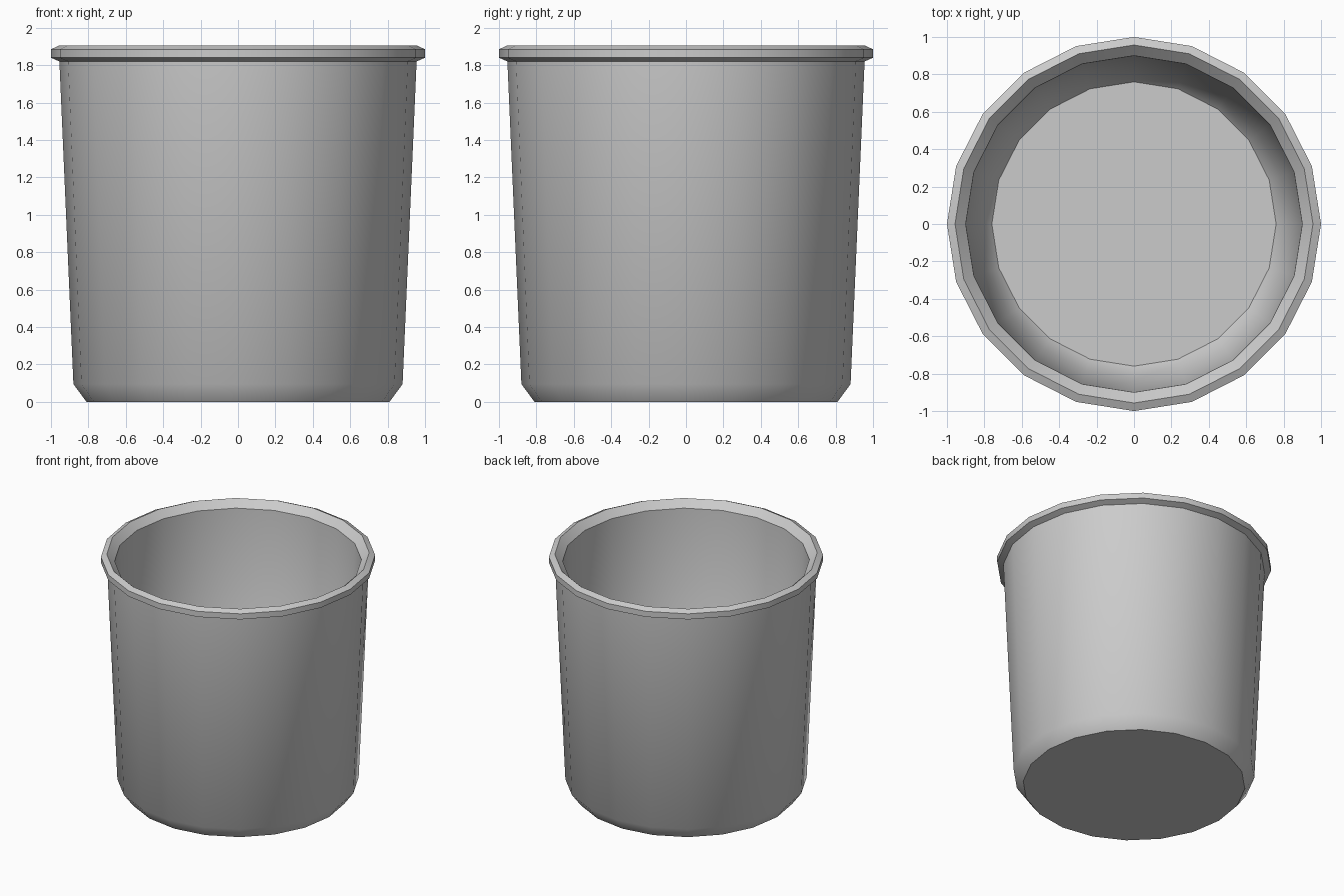
import bpy, bmesh, math

cube = bpy.data.objects.get("Cube")
if cube:
    bpy.data.objects.remove(cube, do_unlink=True)

SIDES = 20

# Plain grey material
grey = bpy.data.materials.new("light_grey")
grey.use_nodes = True
colour = (0.6, 0.6, 0.6, 1)
grey.diffuse_color = colour
grey.node_tree.nodes["Principled BSDF"].inputs["Base Color"].default_value = colour

# Radius and height, from the underside, up over the lip, down to the inner floor
profile = [
    (0.81, 0.0), (0.88, 0.095), (0.955, 1.82),              # outer wall
    (1.0, 1.84), (1.0, 1.885), (0.957, 1.905),              # lip
    (0.90, 1.85), (0.825, 0.12), (0.76, 0.045),             # inner wall
]


def ring(bm, radius, height):
    angles = [math.tau * i / SIDES for i in range(SIDES)]
    return [bm.verts.new((radius * math.cos(a), radius * math.sin(a), height))
            for a in angles]


# Open tub turned from the profile
bm = bmesh.new()
rings = [ring(bm, r, z) for r, z in profile]
for low, high in zip(rings, rings[1:]):
    for i in range(SIDES):
        j = (i + 1) % SIDES
        bm.faces.new((low[i], low[j], high[j], high[i]))
bm.faces.new(rings[0][::-1])
bm.faces.new(rings[-1])
bmesh.ops.recalc_face_normals(bm, faces=bm.faces)
mesh = bpy.data.meshes.new("tub")
bm.to_mesh(mesh)
bm.free()
mesh.materials.append(grey)
tub = bpy.data.objects.new("tub", mesh)
bpy.context.collection.objects.link(tub)

# Smooth walls with crisp lip and floor edges
bpy.ops.object.select_all(action="DESELECT")
tub.select_set(True)
bpy.context.view_layer.objects.active = tub
bpy.ops.object.shade_smooth_by_angle(angle=math.radians(40))
